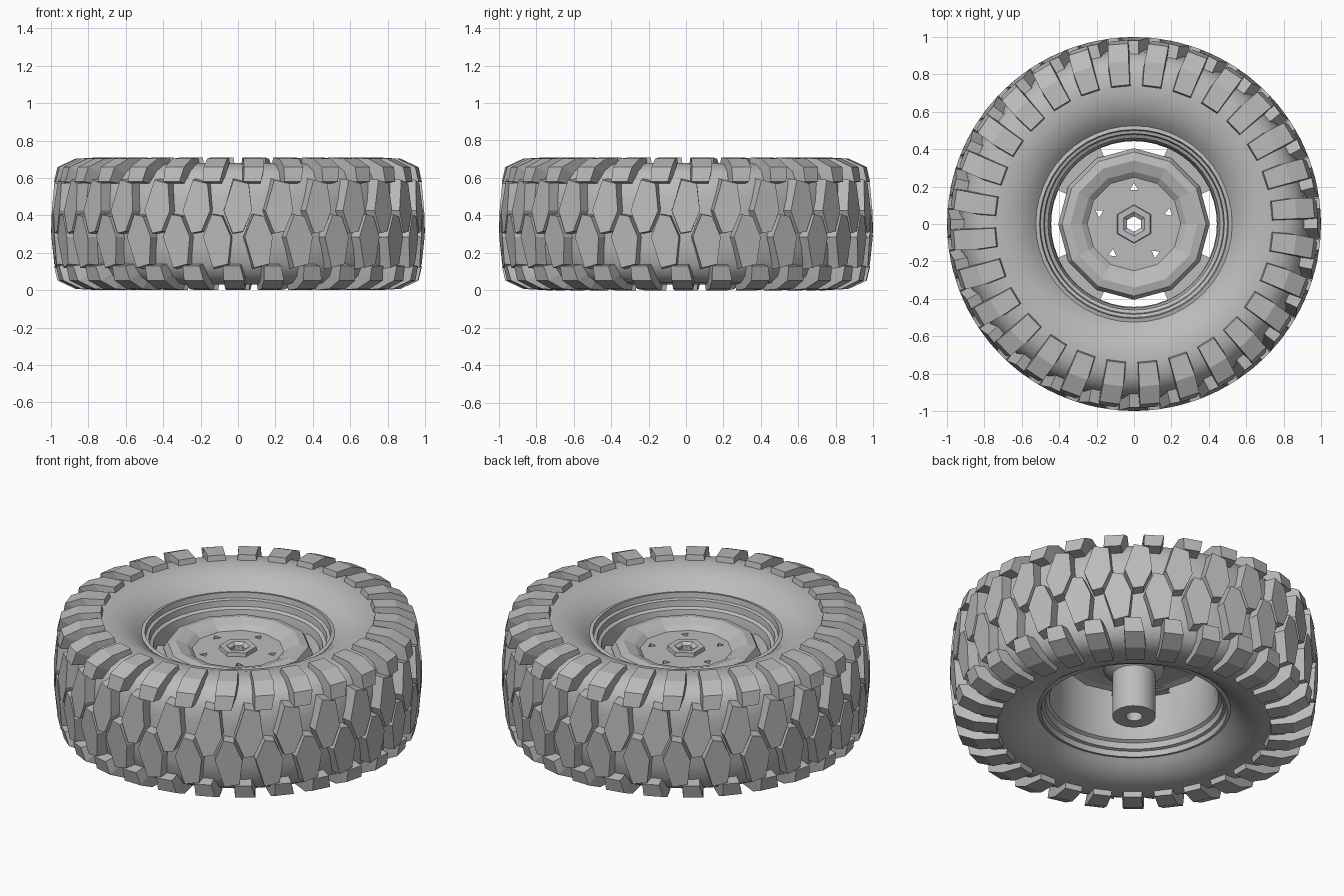
import bpy, bmesh, math

if "Cube" in bpy.data.objects:
    bpy.data.objects.remove(bpy.data.objects["Cube"])

GREY = bpy.data.materials.new("mid_grey")
GREY.use_nodes = True
GREY.diffuse_color = (0.5, 0.5, 0.5, 1)
GREY.node_tree.nodes["Principled BSDF"].inputs["Base Color"].default_value = (0.5, 0.5, 0.5, 1)

MID = 0.355            # height of the tyre's centre plane
COUNT = 28             # tread blocks per row
PITCH = math.tau / COUNT
PHASE = math.radians(5.5)


def polar(r, a, z):
    return (r * math.cos(a), r * math.sin(a), z)


def finish(name, bm, smooth=None):
    bmesh.ops.recalc_face_normals(bm, faces=bm.faces)
    mesh = bpy.data.meshes.new(name)
    bm.to_mesh(mesh)
    bm.free()
    mesh.materials.append(GREY)
    obj = bpy.data.objects.new(name, mesh)
    bpy.context.collection.objects.link(obj)
    bpy.ops.object.select_all(action="DESELECT")
    obj.select_set(True)
    bpy.context.view_layer.objects.active = obj
    if smooth:
        bpy.ops.object.shade_smooth_by_angle(angle=math.radians(smooth))
    return obj


def lathe(name, profile, segs, closed=False, smooth=None, turn=0, keep=None):
    """Spin an (r, z) profile about z; keep(angle) can leave gaps."""
    bm = bmesh.new()
    rings = [[bm.verts.new(polar(r, turn + math.tau * i / segs, z)) for i in range(segs)]
             for r, z in profile]
    pairs = list(zip(rings, rings[1:]))
    if closed:
        pairs.append((rings[-1], rings[0]))
    for i in range(segs):
        if keep and not keep(turn + math.tau * (i + 0.5) / segs):
            continue
        j = (i + 1) % segs
        for a, b in pairs:
            bm.faces.new((a[i], a[j], b[j], b[i]))
    return finish(name, bm, smooth)


def mirrored(half):
    """Complete an upper half profile with its reflection in the centre plane."""
    return half + [(r, 2 * MID - z) for r, z in reversed(half[:-1])]


def prism(bm, top, base):
    t = [bm.verts.new(p) for p in top]
    b = [bm.verts.new(p) for p in base]
    bm.faces.new(t)
    bm.faces.new(b[::-1])
    for i in range(len(t)):
        j = (i + 1) % len(t)
        bm.faces.new((t[i], b[i], b[j], t[j]))


# Tyre body
lathe("tyre_body", mirrored([
    (0.51, 0.575), (0.55, 0.615), (0.61, 0.655), (0.68, 0.675), (0.75, 0.68), (0.82, 0.67),
    (0.882, 0.635), (0.918, 0.57), (0.934, 0.48), (0.938, MID)]), 96, smooth=50)

# Centre tread: two interlocking rows of slanted six-sided blocks
OUTLINE = [(-0.4, 0.07), (-0.17, -0.05), (0.1, -0.04), (0.33, 0.07), (0.25, 0.215), (-0.15, 0.235)]
for name, side, shift in (("upper_centre_tread", 1, 0.6), ("lower_centre_tread", -1, 0.1)):
    bm = bmesh.new()
    for k in range(COUNT):
        a = PHASE + (k + shift) * PITCH
        top = [polar(1 - 0.35 * w * w, a + u * PITCH * 0.92, MID + side * w) for u, w in OUTLINE]
        base = [polar(0.91, a + u * PITCH * 1.02, MID + side * (w * 1.04 - 0.003)) for u, w in OUTLINE]
        prism(bm, top, base)
    finish(name, bm)

# Shoulder lugs: each wraps from the tread onto the sidewall
# (outer r, outer z, base r, base z, half width, sideways shift)
STATIONS = [(0.984, 0.58, 0.91, 0.57, 0.21, -0.08), (0.966, 0.658, 0.885, 0.62, 0.25, -0.03),
            (0.87, 0.703, 0.82, 0.65, 0.28, 0), (0.745, 0.71, 0.735, 0.66, 0.29, 0)]
for name, side, shift in (("upper_shoulder_lugs", 1, 0), ("lower_shoulder_lugs", -1, 0.5)):
    bm = bmesh.new()
    for k in range(COUNT):
        a = PHASE + (k + shift) * PITCH
        rows = []
        for ro, zo, ri, zi, half, slip in STATIONS:
            section = ((ro, zo, -half), (ro, zo, half), (ri, zi, half * 1.12), (ri, zi, -half * 1.12))
            rows.append([bm.verts.new(polar(r, a + (u + slip) * PITCH, MID + side * (z - MID)))
                         for r, z, u in section])
        for p, q in zip(rows, rows[1:]):
            for i in range(4):
                j = (i + 1) % 4
                bm.faces.new((p[i], p[j], q[j], q[i]))
        bm.faces.new(rows[0])
        bm.faces.new(rows[-1])
    finish(name, bm)

# Rim barrel with stepped lips at both ends
lathe("rim_barrel", mirrored([
    (0.525, 0.57), (0.525, 0.592), (0.505, 0.597), (0.5, 0.565), (0.483, 0.56),
    (0.478, 0.525), (0.46, 0.515), (0.447, 0.46), (0.443, MID)]), 48, smooth=30)


# Wheel web with four curved slots
def between_slots(a):
    quarter = math.pi / 2
    return abs((a + quarter / 2) % quarter - quarter / 2) > math.radians(25)


lathe("slotted_web", [(0.37, 0.475), (0.446, 0.475), (0.446, 0.455), (0.37, 0.455)], 60,
      closed=True, keep=between_slots)

# Twelve-sided hub plate: a raised ring around a sunken centre
hub = lathe("hub_plate", [
    (0.045, 0.488), (0.25, 0.488), (0.28, 0.512), (0.34, 0.532), (0.385, 0.522), (0.405, 0.485),
    (0.405, 0.45), (0.37, 0.46), (0.3, 0.47), (0.045, 0.46)], 12, closed=True)

# Five triangular bolt holes through the plate
bm = bmesh.new()
for k in range(5):
    a = math.radians(90 + 72 * k)
    cx, cy, _ = polar(0.195, a, 0)
    tri = [polar(0.025, math.radians(90 + 120 * i) + k, 0) for i in range(3)]
    prism(bm, [(cx + x, cy + y, 0.6) for x, y, _ in tri],
          [(cx + x, cy + y, 0.4) for x, y, _ in tri])
cutter = finish("bolt_hole_cutter", bm)
cutter.hide_render = True
bpy.context.view_layer.objects.active = hub
cut = hub.modifiers.new("bolt_holes", "BOOLEAN")
cut.operation = "DIFFERENCE"
cut.solver = "EXACT"
cut.object = cutter
bpy.ops.object.modifier_apply(modifier=cut.name)
bpy.data.objects.remove(cutter)

# Hexagonal centre nut and the flanged axle sleeve behind it
lathe("centre_nut", [(0.042, 0.48), (0.042, 0.495), (0.065, 0.51), (0.1, 0.51), (0.105, 0.48)],
      6, closed=True, turn=math.radians(30))
lathe("axle_sleeve", [(0.045, 0.47), (0.165, 0.47), (0.165, 0.36), (0.118, 0.33),
                      (0.118, 0.075), (0.045, 0.075)], 24, closed=True, smooth=30)
